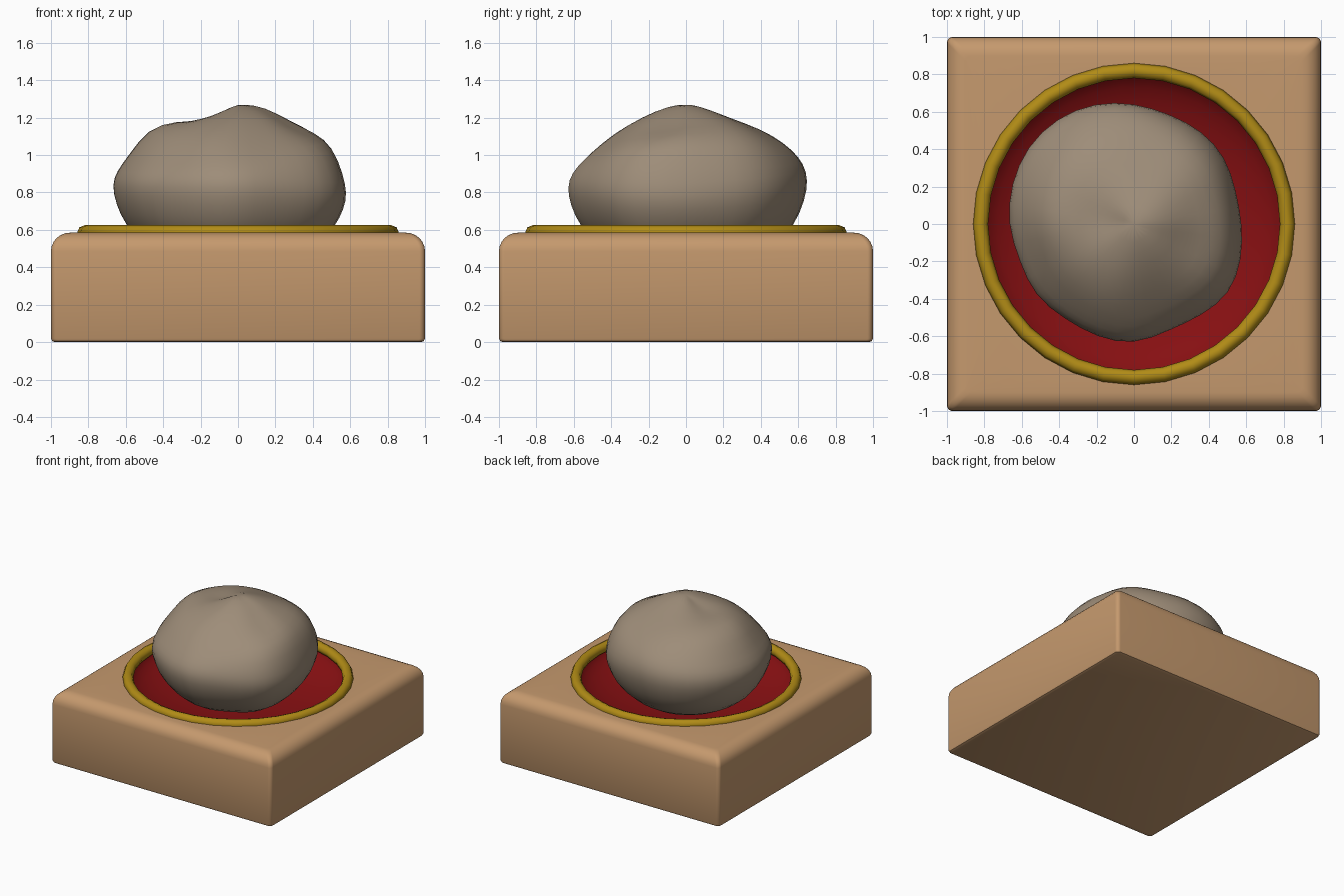
import bpy, bmesh, math
from math import sin, cos, pi, radians, exp

if "Cube" in bpy.data.objects:
    bpy.data.objects.remove(bpy.data.objects["Cube"])


def material(name, rgb):
    m = bpy.data.materials.new(name)
    m.diffuse_color = (*rgb, 1)
    m.use_nodes = True
    m.node_tree.nodes["Principled BSDF"].inputs["Base Color"].default_value = m.diffuse_color
    return m


wood = material("tan wood", (0.56, 0.32, 0.155))
red = material("deep red", (0.24, 0.005, 0.006))
gold = material("old gold", (0.44, 0.26, 0.008))
stone = material("grey brown stone", (0.34, 0.265, 0.19))


def loft(name, loops, mats, mat_rule, angle):
    """Skin a stack of equal loops and cap both ends."""
    bm = bmesh.new()
    rings = [[bm.verts.new(p) for p in loop] for loop in loops]
    n = len(rings[0])
    for k in range(len(rings) - 1):
        a, b = rings[k], rings[k + 1]
        for i in range(n):
            j = (i + 1) % n
            f = bm.faces.new((a[i], a[j], b[j], b[i]))
            f.material_index = mat_rule(k)
    bm.faces.new(rings[0][::-1]).material_index = mat_rule(0)
    bm.faces.new(rings[-1]).material_index = mat_rule(len(rings) - 2)
    bmesh.ops.recalc_face_normals(bm, faces=bm.faces)
    me = bpy.data.meshes.new(name)
    bm.to_mesh(me)
    bm.free()
    for m in mats:
        me.materials.append(m)
    ob = bpy.data.objects.new(name, me)
    bpy.context.collection.objects.link(ob)
    bpy.context.view_layer.objects.active = ob
    ob.select_set(True)
    bpy.ops.object.shade_smooth_by_angle(angle=radians(angle))
    ob.select_set(False)
    return ob


# Plinth: rounded square block with a shallow red bowl sunk in its top
def square(inset, z, r=0.03):
    h = 1 - inset - r
    pts = []
    for k in range(4):
        c = pi / 4 + k * pi / 2
        cx, cy = h * math.copysign(1, cos(c)), h * math.copysign(1, sin(c))
        for i in range(8):
            a = (k + i / 7) * pi / 2
            pts.append((cx + r * cos(a), cy + r * sin(a), z))
    return pts


def circle(r, z):
    return [(r * cos((i + 0.5) * pi / 16), r * sin((i + 0.5) * pi / 16), z)
            for i in range(32)]


TOP = 0.585
loops = [square(0.02, 0), square(0.006, 0.006), square(0, 0.02)]
for i in range(7):
    a = i / 6 * pi / 2
    loops.append(square(0.1 * (1 - cos(a)), TOP - 0.1 + 0.1 * sin(a)))
loops.append(circle(0.82, TOP))
bowl_start = len(loops) - 1
for i in range(1, 10):
    a = i / 10 * pi / 2
    loops.append(circle(0.82 * cos(a), TOP - 0.25 * sin(a)))
loft("plinth", loops, [wood, red], lambda k: int(k >= bowl_start), 40)

# Gold rim around the bowl
bpy.ops.mesh.primitive_torus_add(major_segments=32, minor_segments=8,
                                 major_radius=0.82, minor_radius=0.04,
                                 location=(0, 0, TOP))
rim = bpy.context.object
rim.name = "bowl_rim"
rim.data.materials.append(gold)
bpy.ops.object.shade_smooth_by_angle(angle=radians(50))
rim.select_set(False)

# Boulder: irregular outline, with different slopes to the four sides
outline = [.58, .575, .61, .62, .62, .65, .685, .705, .71, .695,
           .68, .645, .66, .63, .64, .65, .60, .61, .64, .61]
# fraction of outline, then heights toward right, back, left, front
slopes = [(0.05, 1.255, 1.26, 1.25, 1.265),
          (0.25, 1.25, 1.225, 1.20, 1.24),
          (0.50, 1.19, 1.165, 1.19, 1.155),
          (0.72, 1.125, 1.10, 1.15, 1.04),
          (0.88, 1.05, 1.03, 0.99, 0.96),
          (0.97, 0.90, 0.96, 0.91, 0.90),
          (1.01, 0.79, 0.87, 0.84, 0.83),
          (0.98, 0.71, 0.76, 0.74, 0.73),
          (0.90, 0.62, 0.63, 0.62, 0.62),
          (0.74, 0.51, 0.51, 0.51, 0.51),
          (0.45, 0.42, 0.42, 0.42, 0.42),
          (0.10, 0.38, 0.38, 0.38, 0.38)]
# dents and bumps on the upper side: x, y, radius, depth
dents = [(0.27, -0.12, 0.11, 0.05), (-0.2, 0.03, 0.11, 0.03),
         (0.08, 0.02, 0.12, -0.02), (-0.1, -0.45, 0.12, -0.02),
         (0.3, 0.3, 0.12, -0.025), (-0.4, -0.3, 0.12, 0.02)]


def boulder_ring(level):
    f, heights = level[0], level[1:]
    pts = []
    for i, r in enumerate(outline):
        t = i / 5
        k, w = int(t), t - int(t)
        z = heights[k] * (1 - w) + heights[(k + 1) % 4] * w
        x, y = r * f * cos(i * pi / 10), r * f * sin(i * pi / 10)
        if z > 0.85:
            for dx, dy, s, d in dents:
                z -= d * exp(-((x - dx) ** 2 + (y - dy) ** 2) / s ** 2)
        pts.append((x, y, z))
    return pts


boulder = loft("boulder", [boulder_ring(s) for s in slopes], [stone],
               lambda k: 0, 80)
sub = boulder.modifiers.new("soften", 'SUBSURF')
sub.levels = sub.render_levels = 1
